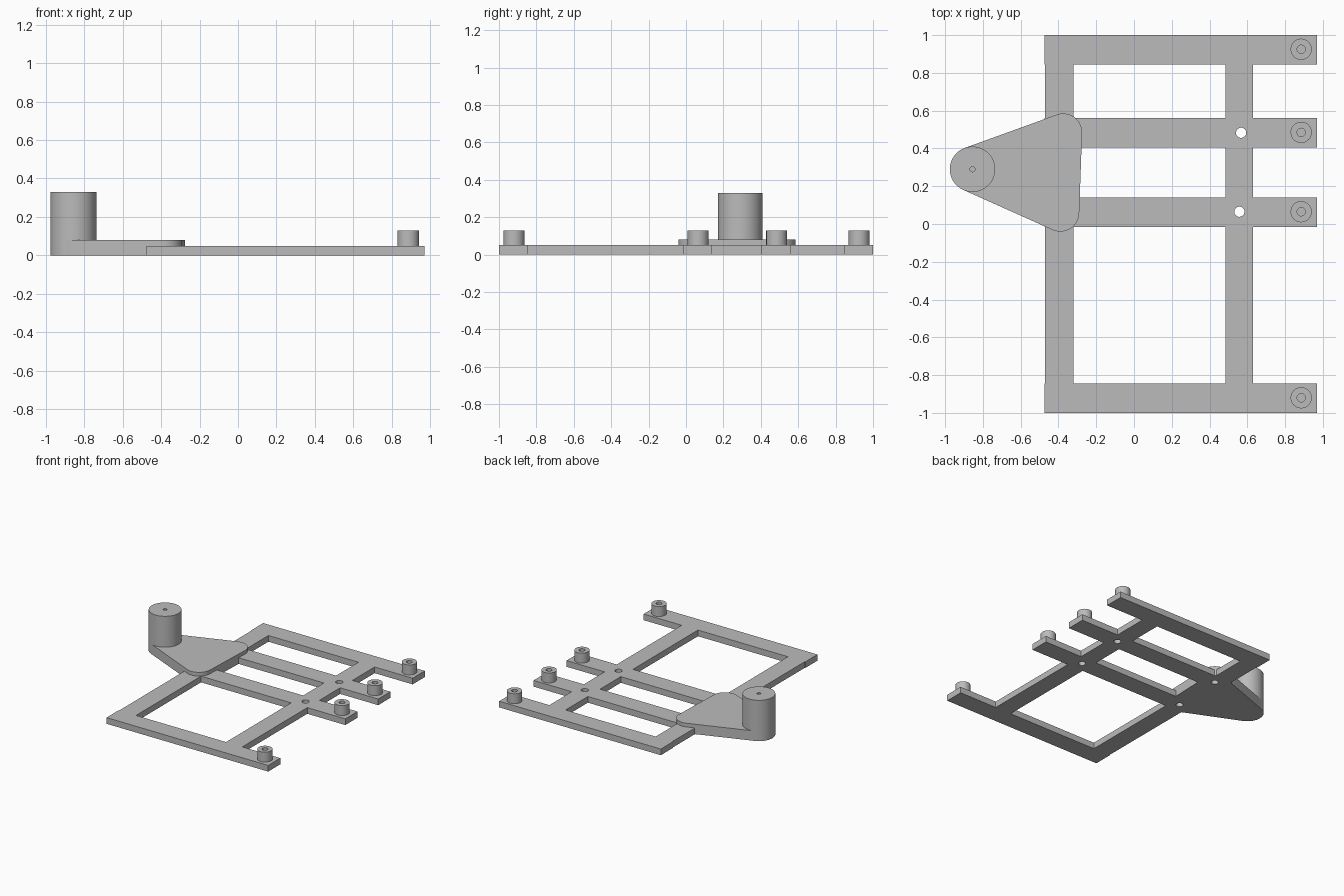
import bpy, bmesh, math

cube = bpy.data.objects.get("Cube")
if cube:
    bpy.data.objects.remove(cube, do_unlink=True)

grey = bpy.data.materials.new("plain_grey")
grey.use_nodes = True
grey.diffuse_color = (0.5, 0.5, 0.5, 1)
grey.node_tree.nodes["Principled BSDF"].inputs["Base Color"].default_value = grey.diffuse_color

FRAME_TOP, PLATE_TOP, PEG_TOP, POST_TOP = 0.05, 0.08, 0.13, 0.33


def finish(name, bm):
    """Turn a bmesh into a named grey object."""
    bmesh.ops.recalc_face_normals(bm, faces=bm.faces)
    mesh = bpy.data.meshes.new(name)
    bm.to_mesh(mesh)
    bm.free()
    mesh.materials.append(grey)
    obj = bpy.data.objects.new(name, mesh)
    bpy.context.collection.objects.link(obj)
    return obj


def activate(obj):
    bpy.ops.object.select_all(action='DESELECT')
    obj.select_set(True)
    bpy.context.view_layer.objects.active = obj


def cylinder(name, x, y, radius, bottom, top, sides=64):
    bm = bmesh.new()
    bmesh.ops.create_cone(bm, cap_ends=True, segments=sides, radius1=radius,
                          radius2=radius, depth=top - bottom)
    bmesh.ops.translate(bm, verts=bm.verts, vec=(x, y, (top + bottom) / 2))
    return finish(name, bm)


def drill(obj, x, y, radius, bottom, top):
    """Cut a round hole and discard the cutter."""
    cutter = cylinder("cutter", x, y, radius, bottom, top, 32)
    cutter.hide_render = True
    mod = obj.modifiers.new("hole", 'BOOLEAN')
    mod.operation = 'DIFFERENCE'
    mod.solver = 'EXACT'
    mod.object = cutter
    activate(obj)
    bpy.ops.object.modifier_apply(modifier=mod.name)
    bpy.data.objects.remove(cutter, do_unlink=True)


def smooth(obj):
    activate(obj)
    bpy.ops.object.shade_smooth_by_angle(angle=math.radians(30))


# Flat frame: crossing bars filled in as cells of one sheet, then thickened
bars = [(-0.475, 0.97, y, y + 0.155) for y in (-1, -0.015, 0.405, 0.845)]
bars += [(-0.47, -0.32, -1, 1), (0.485, 0.63, -1, 1)]
xs = sorted({v for b in bars for v in b[:2]})
ys = sorted({v for b in bars for v in b[2:]})
bm = bmesh.new()
for x0, x1 in zip(xs, xs[1:]):
    for y0, y1 in zip(ys, ys[1:]):
        cx, cy = (x0 + x1) / 2, (y0 + y1) / 2
        if any(b[0] < cx < b[1] and b[2] < cy < b[3] for b in bars):
            bm.faces.new([bm.verts.new((x, y, 0)) for x, y in
                          ((x0, y0), (x1, y0), (x1, y1), (x0, y1))])
bmesh.ops.remove_doubles(bm, verts=bm.verts, dist=0.0005)
ext = bmesh.ops.extrude_face_region(bm, geom=bm.faces[:], use_keep_orig=True)
bmesh.ops.translate(bm, vec=(0, 0, FRAME_TOP),
                    verts=[g for g in ext["geom"] if isinstance(g, bmesh.types.BMVert)])
frame = finish("frame", bm)

# Rounded triangular plate: hull around three discs
post_x, post_y, post_r = -0.855, 0.29, 0.12
corners = [(-0.375, 0.485), (-0.39, 0.06)]
discs = [(post_x, post_y, post_r)] + [(x, y, 0.1) for x, y in corners]
bm = bmesh.new()
for x, y, r in discs:
    for i in range(64):
        a = math.tau * i / 64
        for z in (0, PLATE_TOP):
            bm.verts.new((x + r * math.cos(a), y + r * math.sin(a), z))
hull = bmesh.ops.convex_hull(bm, input=bm.verts)
loose = [v for v in bm.verts if not v.link_faces]
bmesh.ops.delete(bm, geom=loose, context='VERTS')
bmesh.ops.dissolve_limit(bm, angle_limit=math.radians(0.5), verts=bm.verts, edges=bm.edges)
plate = finish("mounting_plate", bm)

# Through holes in the cross bar, blind holes under the plate
for x, y in ((0.567, 0.483), (0.558, 0.065)):
    drill(frame, x, y, 0.027, -0.1, 0.1)
for x, y in corners:
    drill(frame, x, y, 0.027, -0.1, 0.1)
    drill(plate, x, y, 0.027, -0.1, FRAME_TOP + 0.002)

# Tall post with a small pilot hole
post = cylinder("post", post_x, post_y, post_r, 0, POST_TOP, 96)
drill(post, post_x, post_y, 0.014, POST_TOP - 0.12, POST_TOP + 0.1)

# Short hollow pegs at the bar ends
pegs = []
for i, y in enumerate((-0.92, 0.065, 0.485, 0.925)):
    peg = cylinder(f"peg_{i + 1}", 0.885, y, 0.056, FRAME_TOP - 0.01, PEG_TOP)
    drill(peg, 0.885, y, 0.022, FRAME_TOP + 0.002, PEG_TOP + 0.1)
    pegs.append(peg)

for obj in [frame, plate, post] + pegs:
    smooth(obj)
